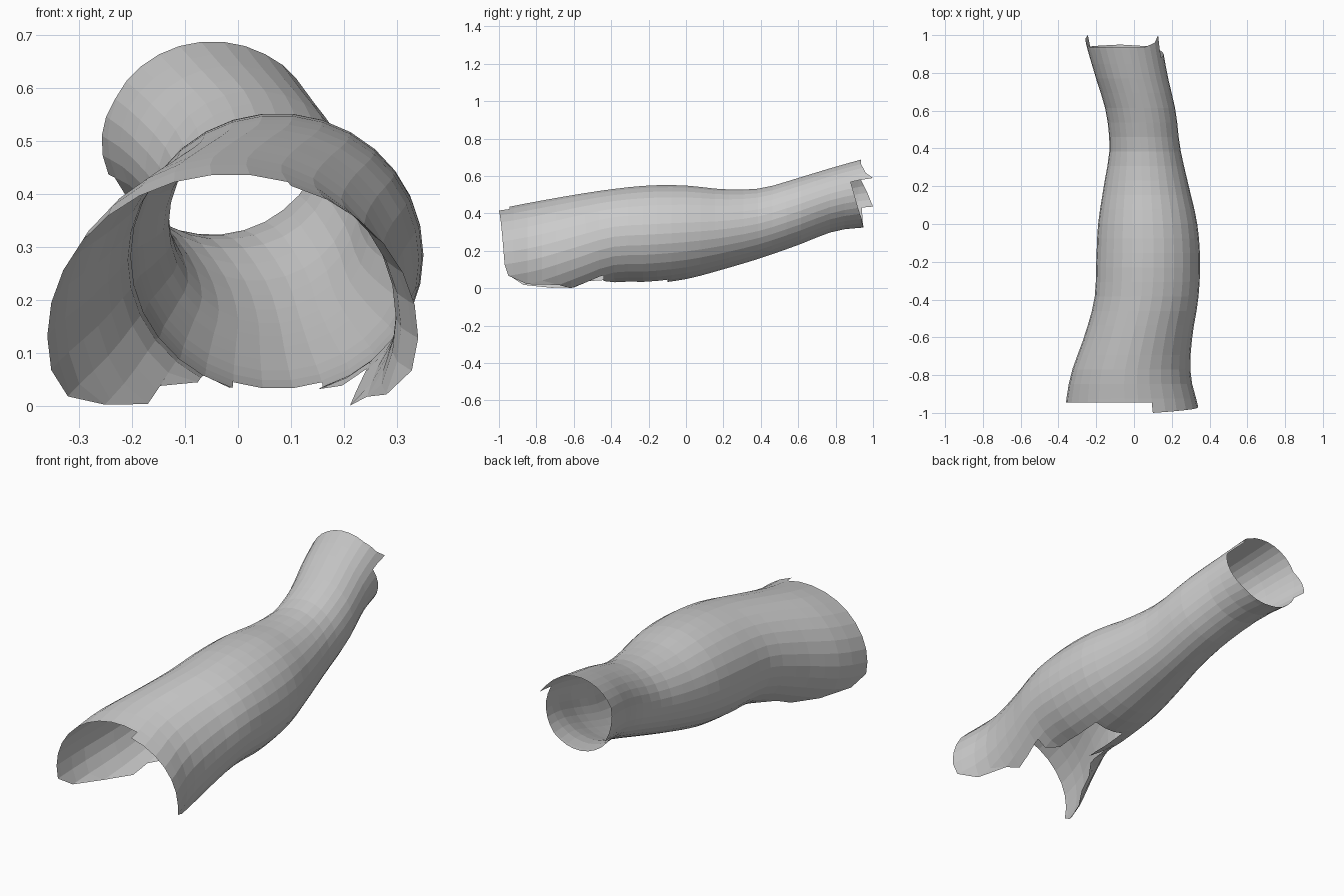
import bpy, bmesh, math

if "Cube" in bpy.data.objects:
    bpy.data.objects.remove(bpy.data.objects["Cube"])

# Cross-sections every 0.2 along y from -1 to 1: left x, right x, bottom z, top z
SECTIONS = [
    (-.365, .345, -.18, .43), (-.335, .300, -.15, .465), (-.265, .308, -.07, .50),
    (-.210, .340, .015, .53), (-.200, .350, .022, .55), (-.190, .335, .047, .55),
    (-.160, .290, .10, .53), (-.130, .245, .16, .535), (-.150, .220, .23, .59),
    (-.210, .175, .305, .65), (-.262, .145, .325, .70)]

# Ragged end trims: (angle in degrees, y); a repeated angle makes a step
FRONT = [(-96, -.1), (-72, -.1), (-72, -.38), (-60, -.44), (-48, -.44), (-48, -.62),
         (-36, -.68), (-24, -.85), (-12, -.95), (0, -.97), (24, -.98), (72, -1),
         (72, -.945), (192, -.945), (204, -.87), (216, -.72), (228, -.6),
         (228, -.52), (240, -.42), (240, -.3), (252, -.36), (252, -.1), (264, -.1)]
BACK = [(-96, .95), (-48, .94), (0, .9), (24, .88), (24, 1), (36, .96), (60, .935),
        (156, .935), (180, .97), (204, 1), (204, .94), (264, .95)]
STEP = 12
ROWS = [-1 + i * 2 / 26 for i in range(27)]


def lerp_table(table, a):
    for (a0, y0), (a1, y1) in zip(table, table[1:]):
        if a0 < a1 and a0 <= a <= a1:
            return y0 + (y1 - y0) * (a - a0) / (a1 - a0)
    return table[-1][1]


def edge_pair(table, a):
    """Trim value at both sides of a strip, respecting steps."""
    e = 1e-4
    return lerp_table(table, a + e), lerp_table(table, a + STEP - e)


def section(y):
    """Smooth interpolation of the cross-sections."""
    f = min(max((y + 1) / .2, 0), 9.9999)
    i = int(f)
    t = f - i
    p = [SECTIONS[min(max(i + k, 0), 10)] for k in (-1, 0, 1, 2)]
    return [.5 * (2 * b + (c - a) * t + (2 * a - 5 * b + 4 * c - d) * t * t
                  + (3 * b - a - 3 * c + d) * t ** 3) for a, b, c, d in zip(*p)]


def point(y, deg):
    l, r, b, t = section(y)
    a = math.radians(deg)
    return ((l + r) / 2 + (r - l) / 2 * math.cos(a), y,
            max(0, (b + t) / 2 + (t - b) / 2 * math.sin(a)))


# Open, ragged sleeve built strip by strip around its axis
bm = bmesh.new()
for k in range(360 // STEP):
    a = -96 + k * STEP
    f0, f1 = edge_pair(FRONT, a)
    b0, b1 = edge_pair(BACK, a)
    left = [min(max(y, f0), b0) for y in ROWS]
    right = [min(max(y, f1), b1) for y in ROWS]
    for j in range(len(ROWS) - 1):
        ring = [(left[j], a), (right[j], a + STEP),
                (right[j + 1], a + STEP), (left[j + 1], a)]
        pts = []
        for q in ring:
            if not any(abs(q[0] - s[0]) < 1e-3 and q[1] == s[1] for s in pts):
                pts.append(q)
        if len(pts) > 2:
            bm.faces.new([bm.verts.new(point(*q)) for q in pts])
bmesh.ops.remove_doubles(bm, verts=bm.verts, dist=.0015)
bmesh.ops.recalc_face_normals(bm, faces=bm.faces)
mesh = bpy.data.meshes.new("sleeve_shell")
bm.to_mesh(mesh)
bm.free()
bpy.context.collection.objects.link(bpy.data.objects.new("sleeve_shell", mesh))
